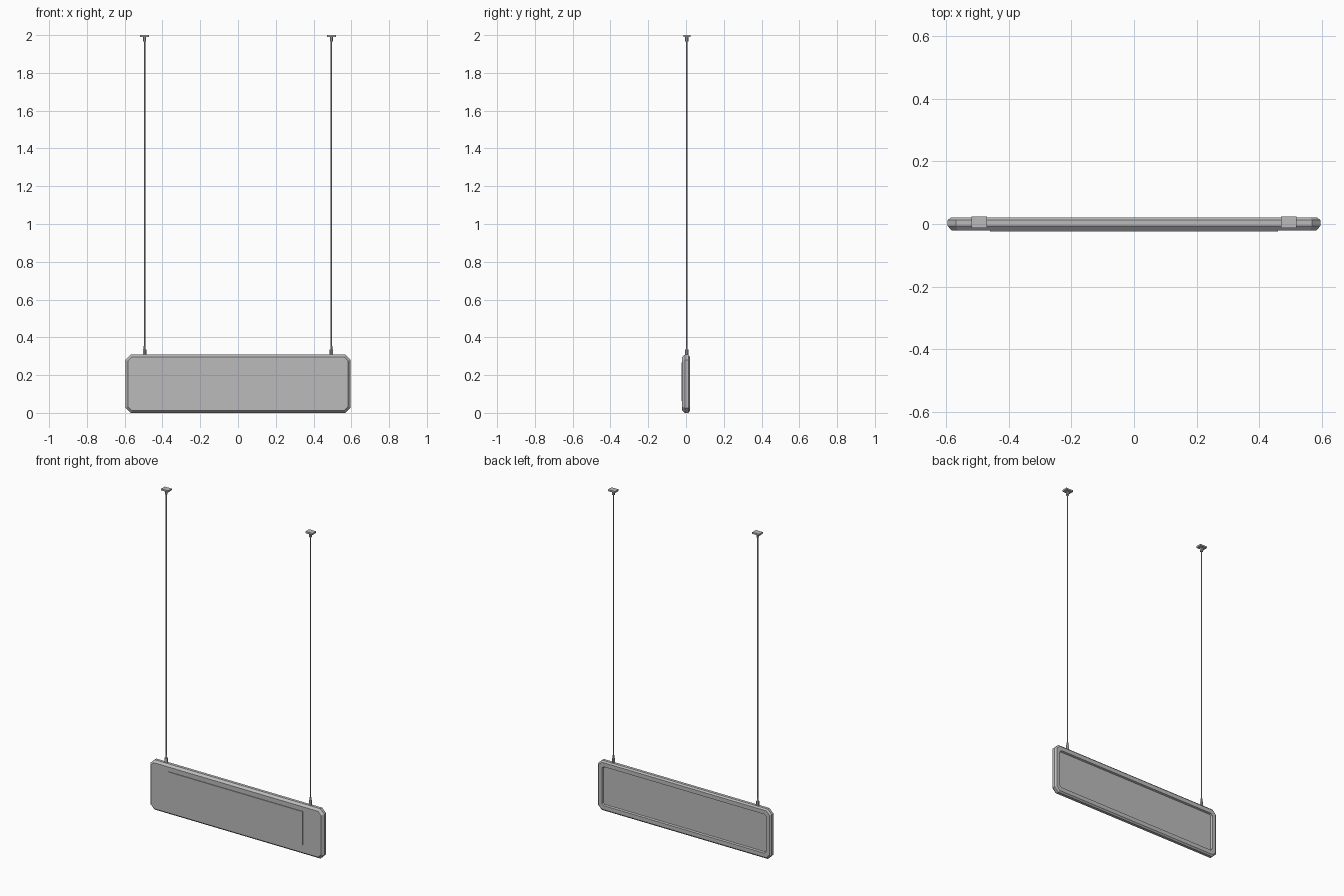
import bpy, bmesh
from mathutils import Matrix

if "Cube" in bpy.data.objects:
    bpy.data.objects.remove(bpy.data.objects["Cube"])

grey = bpy.data.materials.new("light_grey")
grey.diffuse_color = (0.5, 0.5, 0.5, 1)
grey.use_nodes = True
grey.node_tree.nodes["Principled BSDF"].inputs["Base Color"].default_value = grey.diffuse_color


def finish(name, bm, smooth=False):
    bmesh.ops.recalc_face_normals(bm, faces=bm.faces)
    me = bpy.data.meshes.new(name)
    bm.to_mesh(me)
    bm.free()
    me.materials.append(grey)
    ob = bpy.data.objects.new(name, me)
    bpy.context.collection.objects.link(ob)
    if smooth:
        bpy.context.view_layer.objects.active = ob
        ob.select_set(True)
        bpy.ops.object.shade_smooth_by_angle()
        ob.select_set(False)
    return ob


def box(name, centre, size):
    bm = bmesh.new()
    bmesh.ops.create_cube(bm, size=1, matrix=Matrix.Translation(centre) @ Matrix.Diagonal((*size, 1)))
    return finish(name, bm)


def cylinder(name, x, y, z0, z1, r, sides=12):
    bm = bmesh.new()
    bmesh.ops.create_cone(bm, cap_ends=True, segments=sides, radius1=r, radius2=r, depth=z1 - z0,
                          matrix=Matrix.Translation((x, y, (z0 + z1) / 2)))
    return finish(name, bm, True)


def outline(bm, y, inset):
    # rectangle with clipped corners, shrunk by inset
    w, h, c = 0.595 - inset, 0.154 - inset, max(0.027 - 0.5 * inset, 0.006)
    pts = [(w, h - c), (w - c, h), (c - w, h), (-w, h - c),
           (-w, c - h), (c - w, -h), (w - c, -h), (w, c - h)]
    return [bm.verts.new((px, y, pz + 0.154)) for px, pz in pts]


# Sign body: bevelled front, raised rim and recessed panel at the back
bm = bmesh.new()
rings = [outline(bm, y, d) for y, d in
         [(-0.02, 0.012), (-0.006, 0), (0.012, 0), (0.02, 0.009), (0.02, 0.034), (0.01, 0.038)]]
for a, b in zip(rings, rings[1:]):
    for i in range(8):
        j = (i + 1) % 8
        bm.faces.new((a[i], a[j], b[j], b[i]))
bm.faces.new(rings[0])
bm.faces.new(rings[-1])
finish("sign_body", bm)

# Thin display plate on the front
box("front_plate", (0, -0.0215, 0.165), (0.92, 0.005, 0.205))

# Hanging rods with fittings and ceiling plates
for side, x in (("left", -0.494), ("right", 0.494)):
    y = 0.004
    cylinder(side + "_rod", x, y, 0.34, 1.98, 0.003, 8)
    cylinder(side + "_lower_fitting", x, y, 0.305, 0.335, 0.009)
    cylinder(side + "_lower_neck", x, y, 0.33, 0.355, 0.005)
    cylinder(side + "_upper_fitting", x, y, 1.967, 1.995, 0.008)
    box(side + "_ceiling_plate", (x, 0.006, 1.995), (0.048, 0.036, 0.01))
